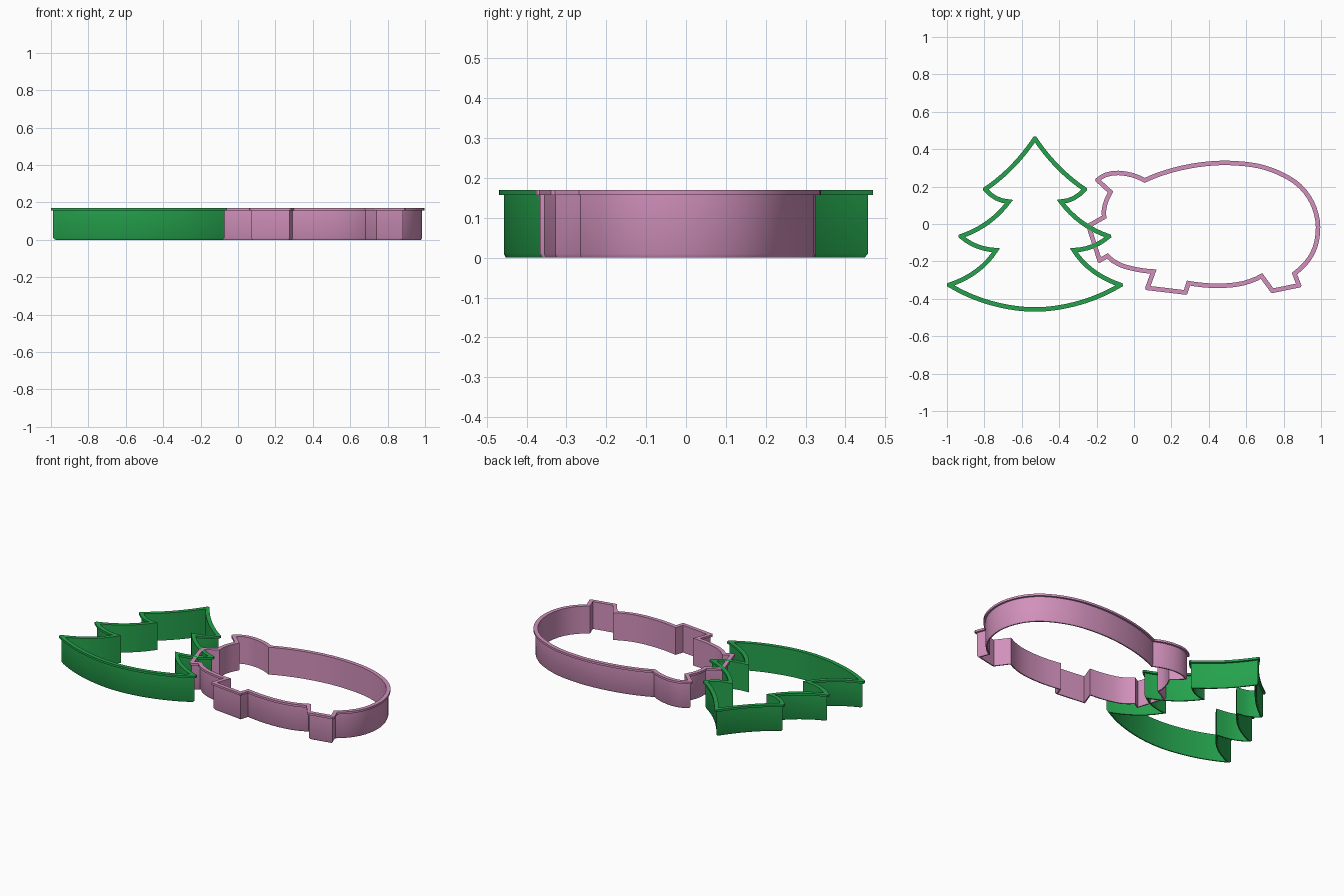
import bpy, bmesh, math
from mathutils import Vector

cube = bpy.data.objects.get("Cube")
if cube:
    bpy.data.objects.remove(cube)


def material(name, rgb):
    m = bpy.data.materials.new(name)
    m.use_nodes = True
    m.diffuse_color = (*rgb, 1)
    m.node_tree.nodes["Principled BSDF"].inputs["Base Color"].default_value = (*rgb, 1)
    return m


def sample(stroke, spacing=0.035):
    """Smooth curve through the points of a stroke, without its last point."""
    p = [Vector(q) for q in stroke]
    if len(p) == 2:
        return p[:1]
    p = [3 * p[0] - 3 * p[1] + p[2]] + p + [3 * p[-1] - 3 * p[-2] + p[-3]]
    out = []
    for a, b, c, d in zip(p, p[1:], p[2:], p[3:]):
        n = max(1, round((c - b).length / spacing))
        for i in range(n):
            t = i / n
            out.append(0.5 * (2 * b + (c - a) * t + (2 * a - 5 * b + 4 * c - d) * t * t
                              + (3 * b - a - 3 * c + d) * t ** 3))
    return out


def offset_loop(points, dist):
    """Offset a clockwise outline; sharp outward corners get a clipped tip."""
    out = []
    for i, p in enumerate(points):
        d1 = (p - points[i - 1]).normalized()
        d2 = (points[(i + 1) % len(points)] - p).normalized()
        along = (d1 + d2).normalized()
        normal = Vector((-along.y, along.x))
        half = math.acos(max(-1, min(1, d1.dot(d2)))) / 2
        if d1.x * d2.y - d1.y * d2.x < 0 and half > math.radians(18):
            if dist > 0:
                slide = along * dist * math.tan(half / 2)
                out += [p + normal * dist - slide, p + normal * dist + slide]
            else:
                out += [p + normal * dist / math.cos(half)] * 2
        else:
            out.append(p + normal * dist / math.cos(half))
    return out


# Wall section: (outward offset, height), flange at the top, tapered lower edge
SECTION = [(0.012, 0.17), (0.012, 0.157), (0, 0.157), (0, 0.01),
           (-0.005, 0), (-0.012, 0), (-0.012, 0.17)]


def cutter(name, strokes, mat):
    outline = [p for s in strokes for p in sample(s)]
    bm = bmesh.new()
    rings = [[bm.verts.new((q.x, q.y, z)) for q in offset_loop(outline, d)]
             for d, z in SECTION]
    for k, ring in enumerate(rings):
        nxt = rings[(k + 1) % len(rings)]
        for i in range(len(ring)):
            j = (i + 1) % len(ring)
            bm.faces.new((ring[i], ring[j], nxt[j], nxt[i]))
    bmesh.ops.remove_doubles(bm, verts=bm.verts, dist=1e-5)
    bmesh.ops.recalc_face_normals(bm, faces=bm.faces)
    me = bpy.data.meshes.new(name)
    bm.to_mesh(me)
    bm.free()
    me.materials.append(mat)
    ob = bpy.data.objects.new(name, me)
    bpy.context.collection.objects.link(ob)
    bpy.ops.object.select_all(action="DESELECT")
    ob.select_set(True)
    bpy.context.view_layer.objects.active = ob
    bpy.ops.object.shade_smooth_by_angle(angle=math.radians(28))
    return ob


# Fir tree: right half as branch strokes, then mirrored
CENTRE = -0.53
half_tree = [
    [(0, 0.457), (0.123, 0.305), (0.266, 0.186)],
    [(0.266, 0.186), (0.208, 0.138), (0.139, 0.12)],
    [(0.139, 0.12), (0.25, 0.009), (0.396, -0.066)],
    [(0.396, -0.066), (0.31, -0.119), (0.208, -0.14)],
    [(0.208, -0.14), (0.31, -0.25), (0.458, -0.326)],
]
base = [[(0.458, -0.326), (0.24, -0.421), (0, -0.457), (-0.24, -0.421), (-0.458, -0.326)]]
mirrored = [[(-x, y) for x, y in reversed(s)] for s in reversed(half_tree)]
tree = [[(x + CENTRE, y) for x, y in s] for s in half_tree + base + mirrored]
cutter("tree_cutter", tree, material("green", (0.018, 0.36, 0.073)))

# Pig: ear, back, hind leg, belly, front leg, chin, snout, forehead
pig = [
    [(-0.195, 0.235), (-0.147, 0.264), (-0.083, 0.273), (-0.008, 0.261), (0.057, 0.233)],
    [(0.057, 0.233), (0.19, 0.283), (0.35, 0.317), (0.52, 0.326), (0.7, 0.301),
     (0.86, 0.225), (0.95, 0.118), (0.984, -0.016), (0.955, -0.155), (0.858, -0.265)],
    [(0.858, -0.265), (0.882, -0.328)],
    [(0.882, -0.328), (0.74, -0.357)],
    [(0.74, -0.357), (0.682, -0.278)],
    [(0.682, -0.278), (0.62, -0.306), (0.54, -0.325), (0.42, -0.33), (0.291, -0.316)],
    [(0.291, -0.316), (0.275, -0.366)],
    [(0.275, -0.366), (0.072, -0.342)],
    [(0.072, -0.342), (0.104, -0.254)],
    [(0.104, -0.254), (0.014, -0.243), (-0.078, -0.217), (-0.142, -0.171)],
    [(-0.142, -0.171), (-0.184, -0.195)],
    [(-0.184, -0.195), (-0.243, -0.01)],
    [(-0.243, -0.01), (-0.16, 0.037)],
    [(-0.16, 0.037), (-0.156, 0.1), (-0.126, 0.171)],
    [(-0.126, 0.171), (-0.195, 0.235)],
]
cutter("pig_cutter", pig, material("pink", (0.645, 0.283, 0.503)))
